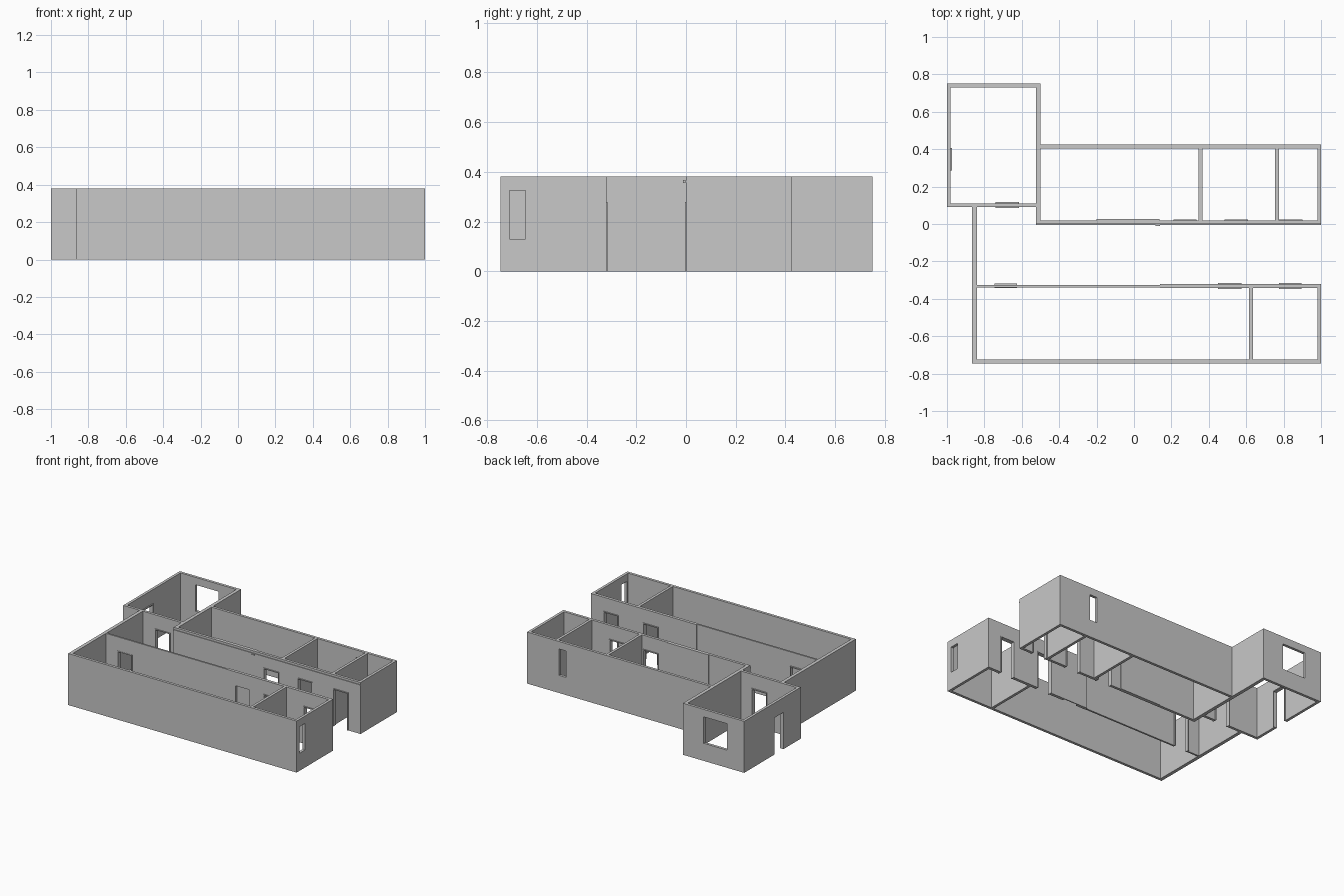
import bpy, bmesh
from mathutils import Vector

if "Cube" in bpy.data.objects:
    bpy.data.objects.remove(bpy.data.objects["Cube"])

H = 0.38            # wall height
DOOR = 0.278        # door head height
W0, W1 = 0.13, 0.325  # window sill and head

grey = bpy.data.materials.new("wall_grey")
grey.diffuse_color = (0.58, 0.58, 0.58, 1)
grey.use_nodes = True
grey.node_tree.nodes["Principled BSDF"].inputs["Base Color"].default_value = grey.diffuse_color


def panel(name, axis, u0, u1, t0, t1, holes=(), z0=0.0, z1=H):
    """Upright slab running along axis from u0 to u1, thick from t0 to t1,
    with rectangular openings (u start, u end, z start, z end)."""
    us = sorted({u0, u1, *[v for h in holes for v in h[:2]]})
    zs = sorted({z0, z1, *[v for h in holes for v in h[2:]]})
    bm = bmesh.new()

    def place(u, z):
        return bm.verts.new((u, t0, z) if axis == 'x' else (t0, u, z))
    grid = [[place(u, z) for z in zs] for u in us]
    for i in range(len(us) - 1):
        for j in range(len(zs) - 1):
            cu, cz = (us[i] + us[i + 1]) / 2, (zs[j] + zs[j + 1]) / 2
            if any(a < cu < b and c < cz < d for a, b, c, d in holes):
                continue
            bm.faces.new((grid[i][j], grid[i + 1][j], grid[i + 1][j + 1], grid[i][j + 1]))
    bmesh.ops.delete(bm, geom=[v for v in bm.verts if not v.link_faces], context='VERTS')
    ext = bmesh.ops.extrude_face_region(bm, geom=bm.faces[:], use_keep_orig=True)
    shift = Vector((0, t1 - t0, 0)) if axis == 'x' else Vector((t1 - t0, 0, 0))
    bmesh.ops.translate(bm, vec=shift,
                        verts=[g for g in ext['geom'] if isinstance(g, bmesh.types.BMVert)])
    bmesh.ops.recalc_face_normals(bm, faces=bm.faces[:])
    mesh = bpy.data.meshes.new(name)
    bm.to_mesh(mesh)
    bm.free()
    mesh.materials.append(grey)
    ob = bpy.data.objects.new(name, mesh)
    bpy.context.collection.objects.link(ob)
    return ob


def door(a, b):
    return (a, b, 0.0, DOOR)


def frame(name, axis, a, b, t0, t1):
    """Thin door lining standing slightly proud of the wall."""
    w = 0.007
    panel(name, axis, a, b, t0, t1, [(a + w, b - w, 0.0, DOOR - w)], 0.0, DOOR)


# Back left room
panel("annex_back_wall", 'x', -1, -0.5, 0.73, 0.75, [(-0.86, -0.67, W0, W1)])
panel("annex_left_wall", 'y', 0.09, 0.73, -1, -0.98, [door(0.285, 0.405)])
panel("annex_right_wall", 'y', 0.0, 0.73, -0.525, -0.5)
panel("annex_front_wall", 'x', -0.98, -0.525, 0.09, 0.11, [door(-0.74, -0.615)])
frame("annex_side_door_frame", 'y', 0.285, 0.405, -1, -0.973)
frame("annex_front_door_frame", 'x', -0.74, -0.615, 0.085, 0.117)

# Back row of rooms
back_doors = [(0.21, 0.335), (0.485, 0.61), (0.775, 0.9)]
panel("back_row_rear_wall", 'x', -0.5, 1, 0.405, 0.425, [(0.68, 0.74, W0, W1)])
panel("back_row_corridor_wall", 'x', -0.5, 1, 0.0, 0.02, [door(*d) for d in back_doors])
panel("back_row_wall_thickening", 'x', -0.2, 0.135, 0.02, 0.026)
panel("back_row_end_wall", 'y', 0.02, 0.405, 0.98, 1)
for i, x in enumerate((0.345, 0.755)):
    panel(f"back_row_partition_{i + 1}", 'y', 0.02, 0.405, x, x + 0.02)
for i, d in enumerate(back_doors):
    frame(f"back_row_door_frame_{i + 1}", 'x', *d, -0.005, 0.025)

# Outer wall closing the left end of the corridor
panel("left_end_wall", 'y', -0.745, 0.09, -0.865, -0.84)

# Front row of rooms
front_doors = [(0.45, 0.575), (0.775, 0.895)]
holes = [door(*d) for d in front_doors]
panel("front_row_outer_wall", 'x', -0.84, 1, -0.745, -0.725)
panel("front_row_corridor_wall_left", 'x', -0.84, 0.14, -0.34, -0.327, [door(-0.745, -0.625)])
panel("front_row_corridor_wall_right", 'x', 0.14, 1, -0.342, -0.327,
      holes + [door(0.22, 0.335)])
panel("front_row_corridor_facing", 'x', 0.14, 1, -0.327, -0.32, holes)
panel("front_row_partition", 'y', -0.725, -0.342, 0.615, 0.635)
panel("front_row_end_wall", 'y', -0.725, -0.342, 0.98, 1, [(-0.71, -0.645, W0, W1)])
frame("front_row_door_frame_1", 'x', -0.745, -0.625, -0.342, -0.318)
for i, d in enumerate(front_doors):
    frame(f"front_row_door_frame_{i + 2}", 'x', *d, -0.348, -0.315)

# Slim rail high on the corridor side, with a small bracket
panel("corridor_rail", 'x', -0.525, 1, -0.005, 0.0, (), 0.356, 0.364)
panel("rail_bracket", 'x', 0.115, 0.14, -0.012, -0.005, (), 0.354, 0.366)
